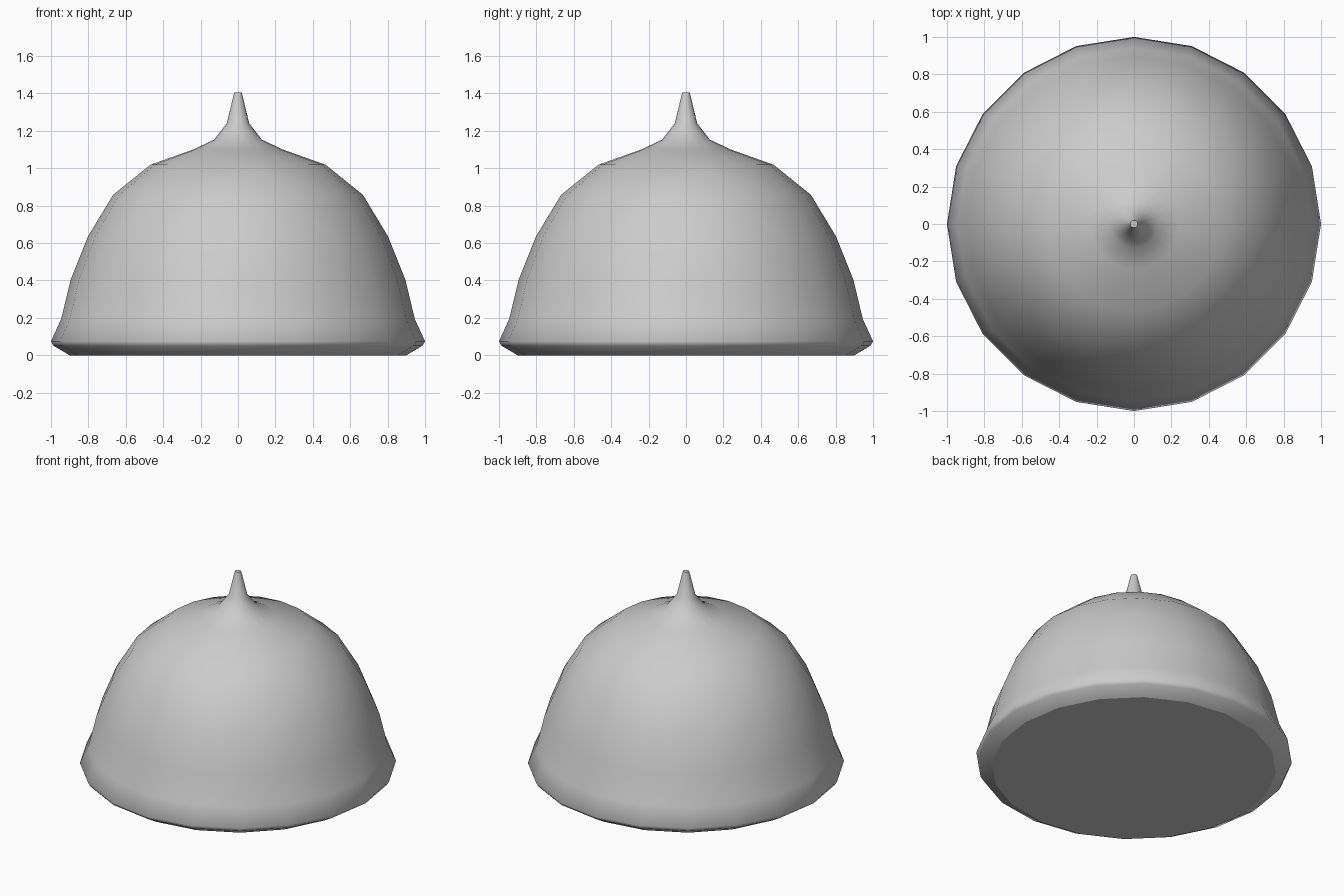
import bpy, bmesh
from math import cos, sin, tau

if "Cube" in bpy.data.objects:
    bpy.data.objects.remove(bpy.data.objects["Cube"])

SIDES = 20


def lathe(name, profile):
    """Turn an (r, z) profile around z, capping both ends with flat faces."""
    bm = bmesh.new()
    rings = [[bm.verts.new((r * cos(tau * i / SIDES), r * sin(tau * i / SIDES), z))
              for i in range(SIDES)] for r, z in profile]
    for lower, upper in zip(rings, rings[1:]):
        for i in range(SIDES):
            j = (i + 1) % SIDES
            bm.faces.new((lower[i], lower[j], upper[j], upper[i])).smooth = True
    caps = [bm.faces.new(rings[0][::-1]), bm.faces.new(rings[-1])]
    for cap in caps:
        for edge in cap.edges:
            edge.smooth = False
    mesh = bpy.data.meshes.new(name)
    bm.to_mesh(mesh)
    bm.free()
    obj = bpy.data.objects.new(name, mesh)
    bpy.context.collection.objects.link(obj)
    return obj


# Domed body with flared rim, sweeping up into a thin tapered spike
lathe("spiked_dome", [
    (0.90, 0.0), (0.985, 0.05), (1.0, 0.075),       # bevelled rim
    (0.945, 0.195), (0.895, 0.404), (0.803, 0.634),  # dome wall
    (0.668, 0.858), (0.468, 1.019), (0.24, 1.10),    # dome shoulder
    (0.128, 1.153), (0.06, 1.24), (0.02, 1.406),     # spike
])
